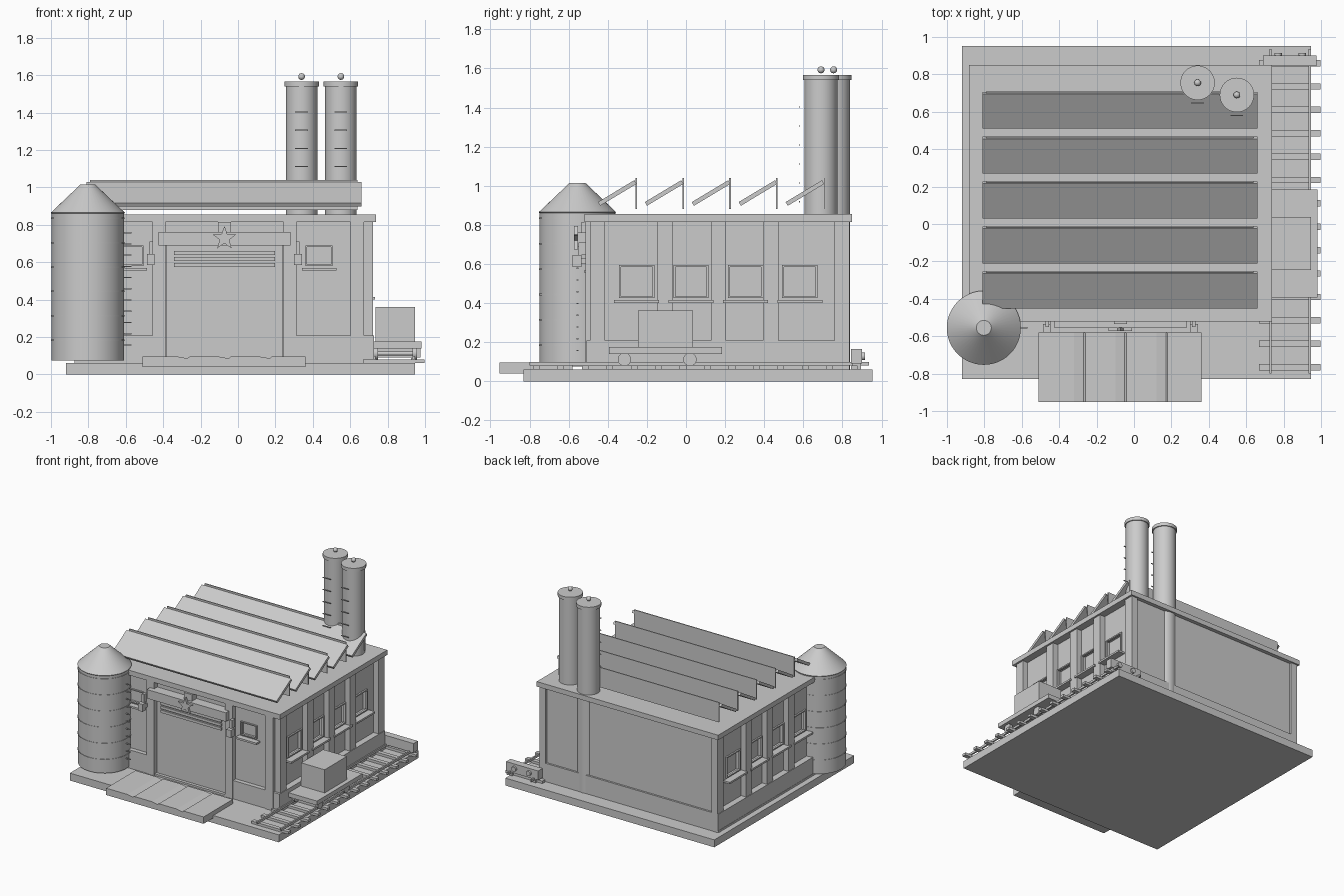
import bpy, bmesh, math
from mathutils import Matrix

if "Cube" in bpy.data.objects:
    bpy.data.objects.remove(bpy.data.objects["Cube"])

grey = bpy.data.materials.new("plain_grey")
grey.use_nodes = True
grey.diffuse_color = (0.6, 0.6, 0.6, 1)
grey.node_tree.nodes["Principled BSDF"].inputs["Base Color"].default_value = (0.6, 0.6, 0.6, 1)


def finish(name, bm, smooth=False):
    bmesh.ops.recalc_face_normals(bm, faces=bm.faces)
    mesh = bpy.data.meshes.new(name)
    bm.to_mesh(mesh)
    bm.free()
    mesh.materials.append(grey)
    ob = bpy.data.objects.new(name, mesh)
    bpy.context.scene.collection.objects.link(ob)
    if smooth:
        bpy.ops.object.select_all(action='DESELECT')
        bpy.context.view_layer.objects.active = ob
        ob.select_set(True)
        bpy.ops.object.shade_smooth_by_angle(angle=math.radians(35))
    return ob


def add_box(bm, x, y, z):
    """Box from three (low, high) ranges."""
    mid = [(a + b) / 2 for a, b in (x, y, z)]
    size = [b - a for a, b in (x, y, z)]
    bmesh.ops.create_cube(bm, size=1, matrix=Matrix.Translation(mid) @ Matrix.Diagonal((*size, 1)))


def boxes(name, *ranges):
    bm = bmesh.new()
    for r in ranges:
        add_box(bm, *r)
    return finish(name, bm)


def lathe(name, x, y, profile, steps=40):
    """Turn (radius, height) points around a vertical axis."""
    bm = bmesh.new()
    pts = [(0, profile[0][1])] + profile + [(0, profile[-1][1])]
    vs = [bm.verts.new((x + r, y, z)) for r, z in pts]
    es = [bm.edges.new(p) for p in zip(vs, vs[1:])]
    bmesh.ops.spin(bm, geom=vs + es, cent=(x, y, 0), axis=(0, 0, 1), angle=math.tau, steps=steps)
    bmesh.ops.remove_doubles(bm, verts=bm.verts, dist=1e-4)
    return finish(name, bm, True)


def extrude(name, pts, y0, y1):
    """Push an (x, z) outline along y."""
    bm = bmesh.new()
    face = bm.faces.new([bm.verts.new((x, y0, z)) for x, z in pts])
    new = bmesh.ops.extrude_face_region(bm, geom=[face])["geom"]
    bmesh.ops.translate(bm, vec=(0, y1 - y0, 0), verts=[v for v in new if isinstance(v, bmesh.types.BMVert)])
    return finish(name, bm)


CX = -0.0725                      # centre line of the hall


def both(x, y, z):
    """A box range and its mirror image about the hall centre line."""
    a, b = x
    return [((CX + a, CX + b), y, z), ((CX - b, CX - a), y, z)]


# Ground and hall
boxes("ground_slab", ((-0.92, 0.945), (-0.83, 0.953), (0, 0.06)))
boxes("foundation", ((-0.875, 0.73), (-0.51, 0.835), (0.055, 0.075)))
walls = boxes("walls", ((CX - 0.75, CX + 0.75), (-0.475, 0.82), (0.06, 0.83)))
boxes("roof_slab", ((CX - 0.81, CX + 0.81), (-0.52, 0.85), (0.815, 0.855)))

# Window recesses cut into the walls
side_windows = [-0.252 + 0.278 * i for i in range(4)]
openings = []
for y in side_windows:
    openings += both((0.72, 0.85), (y - 0.09, y + 0.09), (0.425, 0.595))
openings += both((0.433, 0.578), (-0.6, -0.445), (0.58, 0.69))
cutter = boxes("window_cutter", *openings)
cutter.hide_render = True
mod = walls.modifiers.new("windows", 'BOOLEAN')
mod.object, mod.operation, mod.solver = cutter, 'DIFFERENCE', 'EXACT'
bpy.ops.object.select_all(action='DESELECT')
bpy.context.view_layer.objects.active = walls
walls.select_set(True)
bpy.ops.object.modifier_apply(modifier=mod.name)
bpy.data.objects.remove(cutter)

# Window frames and sills
frames, sills = [], []
for y in side_windows:
    for z in ((0.425, 0.435), (0.585, 0.595)):
        frames += both((0.745, 0.762), (y - 0.09, y + 0.09), z)
    for s in (-0.085, 0.085):
        frames += both((0.745, 0.762), (y + s - 0.005, y + s + 0.005), (0.435, 0.585))
    sills += both((0.74, 0.806), (y - 0.115, y + 0.115), (0.4, 0.415))
for z in ((0.58, 0.588), (0.682, 0.69)):
    frames += both((0.433, 0.578), (-0.487, -0.47), z)
for x in (0.433, 0.57):
    frames += both((x, x + 0.008), (-0.487, -0.47), (0.588, 0.682))
sills += both((0.415, 0.6), (-0.52, -0.47), (0.555, 0.57))
boxes("window_frames", *frames)
boxes("window_sills", *sills)

# Pilasters and plinth
pilasters = []
for y0 in (-0.49, -0.145, 0.127, 0.395, 0.76):
    pilasters += both((0.74, 0.795), (y0, y0 + 0.077), (0.06, 0.82))
for x0 in (0.315, 0.675):
    pilasters += both((x0, x0 + 0.07), (-0.515, -0.47), (0.06, 0.82))
boxes("pilasters", *pilasters)
boxes("plinth",
      *both((0.7, 0.8), (-0.5, 0.835), (0.06, 0.208)),
      *both((0.385, 0.8), (-0.51, -0.46), (0.06, 0.208)),
      ((CX - 0.8, CX + 0.8), (0.8, 0.835), (0.06, 0.208)))

# Main door with slats, header and star
boxes("main_door", ((CX - 0.31, CX + 0.31), (-0.485, -0.46), (0.06, 0.7)))
boxes("door_slats", *[((CX - 0.27, CX + 0.27), (-0.498, -0.48), (z, z + 0.022))
                      for z in (0.575, 0.607, 0.639)])
boxes("door_header", ((CX - 0.353, CX + 0.353), (-0.555, -0.47), (0.69, 0.762)),
      ((CX - 0.035, CX + 0.035), (-0.535, -0.47), (0.762, 0.815)))
star = []
for i in range(10):
    r, a = (0.066, 0.027)[i % 2], math.pi / 2 + i * math.pi / 5
    star.append((CX + r * math.cos(a), 0.728 + r * math.sin(a)))
extrude("star_ornament", star, -0.572, -0.553)

# Wall lamps beside the door
boxes("wall_lamps", *both((0.373, 0.415), (-0.58, -0.535), (0.585, 0.645)),
      *both((0.382, 0.402), (-0.55, -0.51), (0.645, 0.71)),
      *both((0.375, 0.385), (-0.55, -0.51), (0.6, 0.63)))

# Entrance apron made of planks with shallow sloped joints
edge, pitch = -0.51, 0.22
top = [(edge, 0.095)]
for i in range(1, 4):
    x = edge + pitch * i
    top += [(x - 0.03, 0.095), (x + 0.02, 0.086), (x + 0.03, 0.095)]
extrude("entrance_apron", [(edge, 0.04)] + top + [(0.36, 0.095), (0.36, 0.04)], -0.953, -0.58)

# Sawtooth roof lights: tilted panel and upright sheet
bm = bmesh.new()
uprights = []
for i in range(5):
    y = -0.255 + 0.24 * i
    tilt = (Matrix.Translation((-0.075, y - 0.097, 0.963)) @ Matrix.Rotation(math.radians(31), 4, 'X')
            @ Matrix.Diagonal((1.47, 0.217, 0.022, 1)))
    bmesh.ops.create_cube(bm, size=1, matrix=tilt)
    uprights.append(((-0.79, 0.64), (y - 0.004, y + 0.004), (0.88, 1.04)))
finish("sawtooth_panels", bm)
boxes("sawtooth_uprights", *uprights)

# Chimneys
for n, (x, y) in enumerate([(0.34, 0.755), (0.55, 0.69)], 1):
    lathe(f"chimney_{n}", x, y, [(0.084, 0.06), (0.084, 1.54), (0.092, 1.54), (0.092, 1.567)])
    bm = bmesh.new()
    bmesh.ops.create_uvsphere(bm, u_segments=16, v_segments=10, radius=0.018,
                              matrix=Matrix.Translation((x, y, 1.593)))
    finish(f"chimney_ball_{n}", bm, True)
    boxes(f"chimney_rungs_{n}", *[((x - 0.034, x + 0.034), (y - 0.112, y - 0.106), (z, z + 0.006))
                                  for z in [0.915 + 0.097 * i for i in range(6)]])

# Silo with bands and a rung ladder
SX, SY = -0.803, -0.555
lathe("silo", SX, SY, [(0.194, 0.075), (0.194, 0.86), (0.198, 0.865), (0.04, 1.015)], 48)
for i in range(6):
    z = 0.18 + 0.13 * i
    lathe(f"silo_band_{i + 1}", SX, SY, [(0.197, z), (0.197, z + 0.008)], 48)
boxes("silo_rungs", *[((-0.612, -0.57), (SY - 0.004, SY + 0.004), (z, z + 0.006))
                      for z in [0.155 + 0.06 * i for i in range(11)]])

# Railway track and buffer stop
boxes("sleepers", *[((0.667, 0.997), (y - 0.017, y + 0.017), (0.06, 0.08))
                    for y in [-0.765 + 0.125 * i for i in range(14)]])
boxes("rails", *[((x - 0.006, x + 0.006), (-0.8, 0.935), (0.08, 0.098)) for x in (0.73, 0.94)])
boxes("buffer_stop", ((0.69, 0.975), (0.845, 0.9), (0.09, 0.165)),
      *[((x, x + 0.03), (0.85, 0.895), (0.06, 0.1)) for x in (0.715, 0.925)])


def disc(bm, x, y, z, r, depth, axis):
    bmesh.ops.create_cone(bm, cap_ends=True, segments=20, radius1=r, radius2=r, depth=depth,
                          matrix=Matrix.Translation((x, y, z)) @ Matrix.Rotation(math.pi / 2, 4, axis))


bm = bmesh.new()
for x in (0.77, 0.9):
    disc(bm, x, 0.905, 0.128, 0.02, 0.02, 'X')
finish("buffer_pads", bm, True)

# Flat wagon with crate
boxes("wagon_deck", ((0.7, 0.98), (-0.393, 0.185), (0.14, 0.175)))
boxes("wagon_crate", ((0.735, 0.945), (-0.245, 0.037), (0.175, 0.362)))
bm = bmesh.new()
for y in (-0.315, 0.02):
    for x in (0.735, 0.945):
        disc(bm, x, y, 0.112, 0.034, 0.025, 'Y')
    disc(bm, 0.84, y, 0.112, 0.01, 0.21, 'Y')
finish("wagon_wheels", bm, True)
